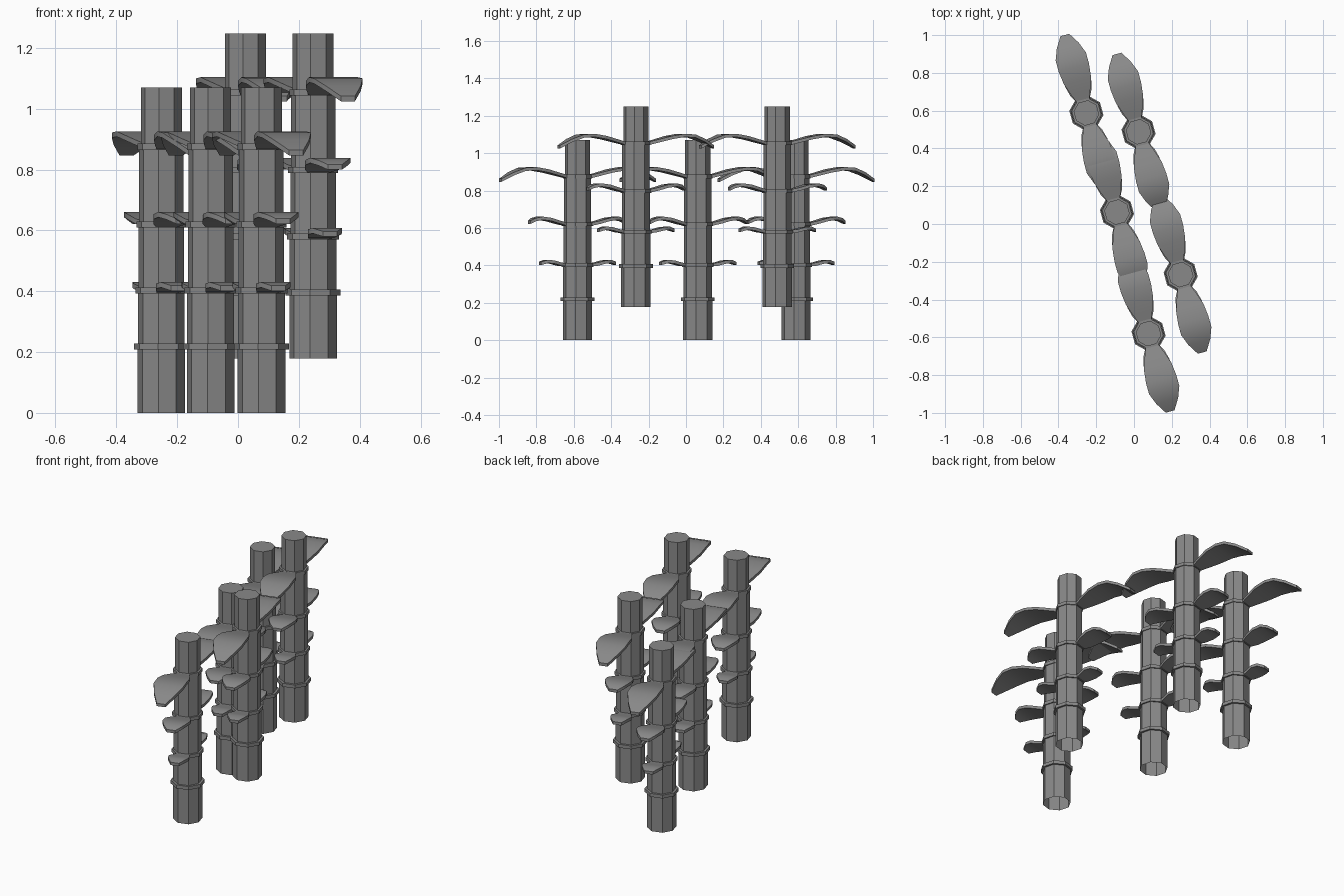
import bpy, bmesh, math
from mathutils import Matrix

if "Cube" in bpy.data.objects:
    bpy.data.objects.remove(bpy.data.objects["Cube"])

YAW = math.radians(-74.5)      # direction of the rows and leaves
grey = bpy.data.materials.new("stone grey")
grey.diffuse_color = (0.25, 0.25, 0.25, 1)
grey.use_nodes = True
grey.node_tree.nodes["Principled BSDF"].inputs["Base Color"].default_value = grey.diffuse_color

# node height, stalk radius below it, collar radius
NODES = [(0.218, 0.079, 0.091), (0.402, 0.0775, 0.086),
         (0.620, 0.0755, 0.083), (0.875, 0.0735, 0.079)]
TOP_Z, TOP_R = 1.07, 0.068

# leaf stations: distance from the axis, half width, height above the node
LEAVES = {
    "lower": (0.402, [(0.06, 0.030, 0.000), (0.10, 0.045, 0.004), (0.14, 0.057, 0.015),
                      (0.175, 0.050, 0.019), (0.208, 0.024, 0.008)]),
    "middle": (0.620, [(0.06, 0.032, -0.002), (0.11, 0.058, 0.010), (0.16, 0.071, 0.025),
                       (0.21, 0.069, 0.032), (0.245, 0.050, 0.024), (0.268, 0.024, 0.010)]),
    "upper": (0.875, [(0.06, 0.032, -0.002), (0.12, 0.055, 0.014), (0.18, 0.075, 0.030),
                      (0.25, 0.083, 0.042), (0.31, 0.083, 0.038), (0.37, 0.060, 0.014),
                      (0.428, 0.024, -0.020)]),
}
THICK = 0.017


def finish(name, bm, matrix, smooth=False):
    bmesh.ops.recalc_face_normals(bm, faces=bm.faces)
    me = bpy.data.meshes.new(name)
    bm.to_mesh(me)
    bm.free()
    me.materials.append(grey)
    ob = bpy.data.objects.new(name, me)
    bpy.context.collection.objects.link(ob)
    ob.matrix_world = matrix
    if smooth:
        bpy.ops.object.select_all(action='DESELECT')
        ob.select_set(True)
        bpy.context.view_layer.objects.active = ob
        bpy.ops.object.shade_smooth_by_angle(angle=math.radians(35))
    return ob


def octagon(bm, r, z):
    return [bm.verts.new((r * math.cos(math.pi * (k + 0.5) / 4),
                          r * math.sin(math.pi * (k + 0.5) / 4), z)) for k in range(8)]


def bridge(bm, a, b):
    n = len(a)
    for k in range(n):
        bm.faces.new((a[k], a[(k + 1) % n], b[(k + 1) % n], b[k]))


def stalk(matrix):
    # eight-sided tube, stepping in at each node, open underneath
    bm = bmesh.new()
    ring = octagon(bm, NODES[0][1], 0)
    sections = [(z, r) for z, r, _ in NODES] + [(TOP_Z, TOP_R)]
    for i, (z, r) in enumerate(sections):
        nxt = octagon(bm, r, z)
        bridge(bm, ring, nxt)
        ring = nxt
        if i + 1 < len(sections):
            ring = octagon(bm, sections[i + 1][1], z)
            bridge(bm, nxt, ring)
    bm.faces.new(ring)
    finish("stalk", bm, matrix)


def collar(matrix, z, r):
    bm = bmesh.new()
    a, b = octagon(bm, r, z - 0.010), octagon(bm, r, z + 0.010)
    bridge(bm, a, b)
    bm.faces.new(a)
    bm.faces.new(b)
    finish("collar", bm, matrix)


def leaf(name, matrix, z, stations):
    # arched blade: a chain of flat rectangular sections
    bm = bmesh.new()
    rings = [[bm.verts.new((d, s * w, z + h + t * THICK / 2))
              for s, t in ((-1, -1), (1, -1), (1, 1), (-1, 1))] for d, w, h in stations]
    for a, b in zip(rings, rings[1:]):
        bridge(bm, a, b)
    bm.faces.new(rings[0])
    bm.faces.new(rings[-1])
    finish(name, bm, matrix, True)


# three stalks in the low row, two in the raised row
for x, y, z in [(-0.252, 0.588, 0), (-0.09, 0.063, 0), (0.077, -0.58, 0),
                (0.024, 0.488, 0.178), (0.247, -0.268, 0.178)]:
    base = Matrix.Translation((x, y, z)) @ Matrix.Rotation(YAW, 4, 'Z')
    stalk(base)
    for nz, _, cr in NODES:
        collar(base, nz, cr)
    for name, (lz, stations) in LEAVES.items():
        for turn in (0, math.pi):
            leaf(name + "_leaf", base @ Matrix.Rotation(turn, 4, 'Z'), lz, stations)
